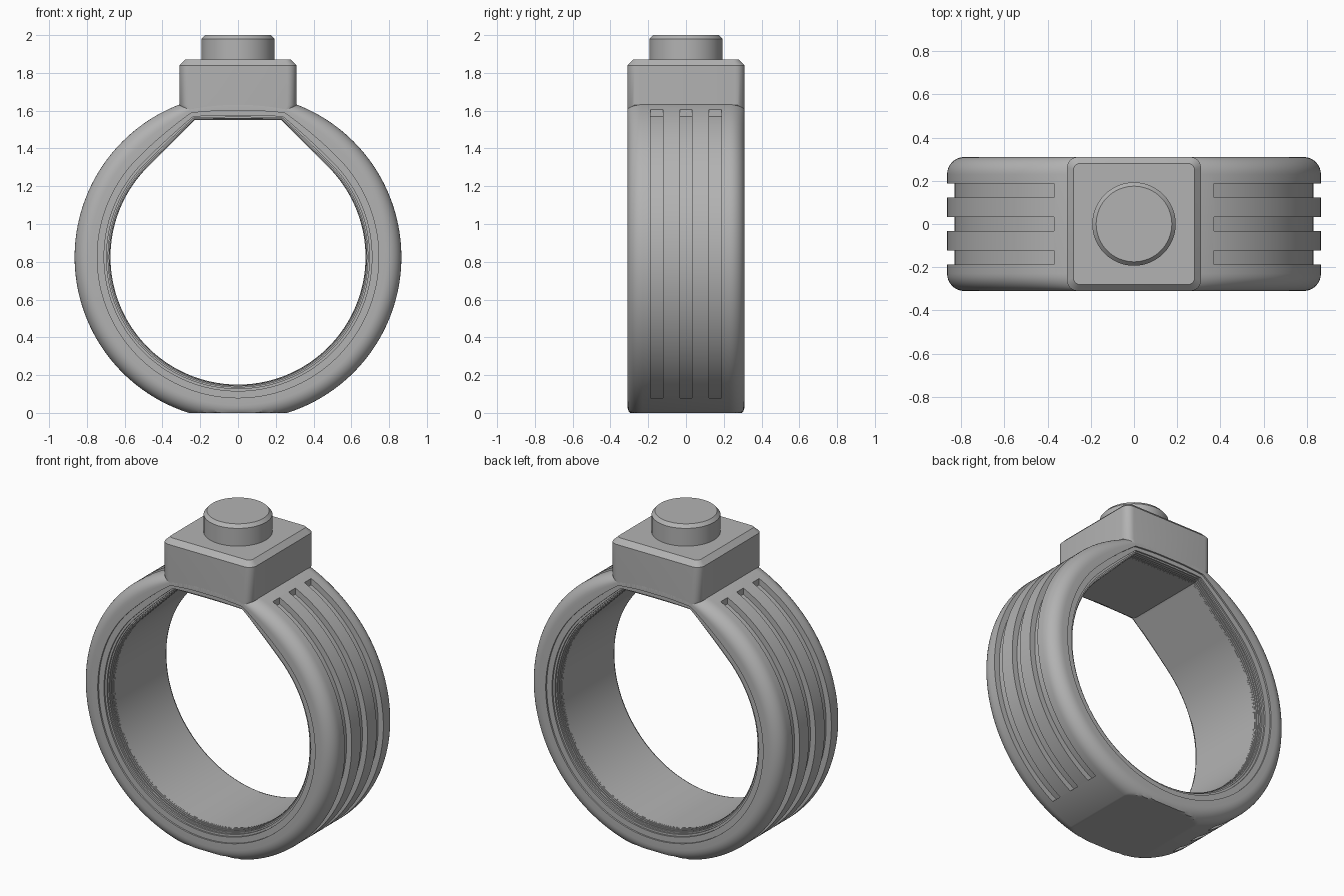
import bpy, bmesh, math
from math import sin, cos, pi, sqrt, radians

cube = bpy.data.objects.get("Cube")
if cube:
    bpy.data.objects.remove(cube, do_unlink=True)

metal = bpy.data.materials.new("grey_metal")
metal.use_nodes = True
GREY = (0.45, 0.45, 0.45, 1)
metal.diffuse_color = GREY
metal.node_tree.nodes["Principled BSDF"].inputs["Base Color"].default_value = GREY

CENTRE, R_OUT, R_IN, HALF = 0.825, 0.865, 0.675, 0.31
TOP_IN = 0.725          # height of the flat bore roof above the centre
OUTER_FILLET, INNER_FILLET = 0.08, 0.07


def loft(name, loops, closed=False):
    """Skin a list of equal-length point loops; cap the ends unless closed."""
    bm = bmesh.new()
    rows = [[bm.verts.new(p) for p in loop] for loop in loops]
    n = len(rows[0])
    pairs = list(zip(rows, rows[1:]))
    if closed:
        pairs.append((rows[-1], rows[0]))
    else:
        bm.faces.new(rows[0])
        bm.faces.new(rows[-1])
    for a, b in pairs:
        for i in range(n):
            j = (i + 1) % n
            bm.faces.new((a[i], a[j], b[j], b[i]))
    bmesh.ops.recalc_face_normals(bm, faces=bm.faces)
    mesh = bpy.data.meshes.new(name)
    bm.to_mesh(mesh)
    bm.free()
    mesh.materials.append(metal)
    ob = bpy.data.objects.new(name, mesh)
    bpy.context.collection.objects.link(ob)
    return ob


def select(ob):
    bpy.ops.object.select_all(action='DESELECT')
    ob.select_set(True)
    bpy.context.view_layer.objects.active = ob


def smooth(ob):
    select(ob)
    bpy.ops.object.shade_smooth_by_angle(angle=radians(30))


# Band: round outside with a flat foot, bore with a sloped and flat roof
def bore_radius(a, grow=0):
    a = abs(a)          # angle from straight up
    if a > pi / 4:
        return R_IN + grow
    return min((R_IN + grow) / cos(pi / 4 - a), (TOP_IN + grow) / cos(a))


def band_loop(outer, y, inset, n=720):
    points = []
    for i in range(n):
        a = -pi + 2 * pi * i / n
        k = min(1, (R_OUT - bore_radius(a)) / (R_OUT - R_IN))
        if outer:
            r = R_OUT - inset * k
            if cos(a) < 0:
                r = min(r, -CENTRE / cos(a))
        else:
            r = bore_radius(a, inset * k)
        points.append((r * sin(a), y, CENTRE + r * cos(a)))
    return points


outer_side, inner_side = [], []
for i in range(9):
    t = pi / 2 * i / 8
    outer_side.append((HALF - OUTER_FILLET * (1 - cos(t)), OUTER_FILLET * (1 - sin(t))))
STEPS = 7
for i in range(STEPS):  # fine stepped rounding of the bore edge
    u = INNER_FILLET * i / STEPS
    d = INNER_FILLET - sqrt(INNER_FILLET ** 2 - (INNER_FILLET - u) ** 2)
    inner_side += [(HALF - u, d), (HALF - u - INNER_FILLET / STEPS, d)]
inner_side.append((HALF - INNER_FILLET, 0))

section = [(True, -y, d) for y, d in outer_side]
section += [(True, y, d) for y, d in reversed(outer_side)]
section += [(False, y, d) for y, d in inner_side]
section += [(False, -y, d) for y, d in reversed(inner_side)]
band = loft("ring_band", [band_loop(*s) for s in section], closed=True)

# Three grooves along each side of the band
FLOOR, REACH, END_X, END_Z, N = 0.83, 1.0, 0.37, -0.745, 96


def arc(r):
    start, end = math.acos(END_X / r), math.asin(END_Z / r)
    angles = [start + (end - start) * i / N for i in range(N + 1)]
    return [(r * cos(a), r * sin(a)) for a in angles]


outline = arc(FLOOR) + arc(REACH)[::-1]
for side in (-1, 1):
    for y in (-0.155, 0, 0.155):
        cutter = loft("groove_cutter", [[(side * x, y + w, CENTRE + z) for x, z in outline]
                                        for w in (-0.033, 0.033)])
        cutter.hide_render = True
        select(band)
        cut = band.modifiers.new("groove", 'BOOLEAN')
        cut.operation, cut.solver, cut.object = 'DIFFERENCE', 'EXACT', cutter
        bpy.ops.object.modifier_apply(modifier=cut.name)
        bpy.data.objects.remove(cutter, do_unlink=True)
smooth(band)


# Square head with rounded corners and chamfered rim
def rounded_square(hx, hy, radius, z, n=6):
    points = []
    for q, (sx, sy) in enumerate(((1, 1), (-1, 1), (-1, -1), (1, -1))):
        for i in range(n + 1):
            a = pi / 2 * (q + i / n)
            points.append((sx * (hx - radius) + radius * cos(a),
                           sy * (hy - radius) + radius * sin(a), z))
    return points


smooth(loft("square_head", [rounded_square(0.28, HALF, 0.03, 1.6),
                            rounded_square(HALF, HALF, 0.05, 1.63),
                            rounded_square(HALF, HALF, 0.05, 1.84),
                            rounded_square(0.28, 0.28, 0.03, 1.87)]))

# Round button on the head
smooth(loft("round_button", [[(r * cos(2 * pi * i / 64), r * sin(2 * pi * i / 64), z) for i in range(64)]
                             for r, z in ((0.193, 1.86), (0.193, 1.98), (0.175, 2.0))]))
